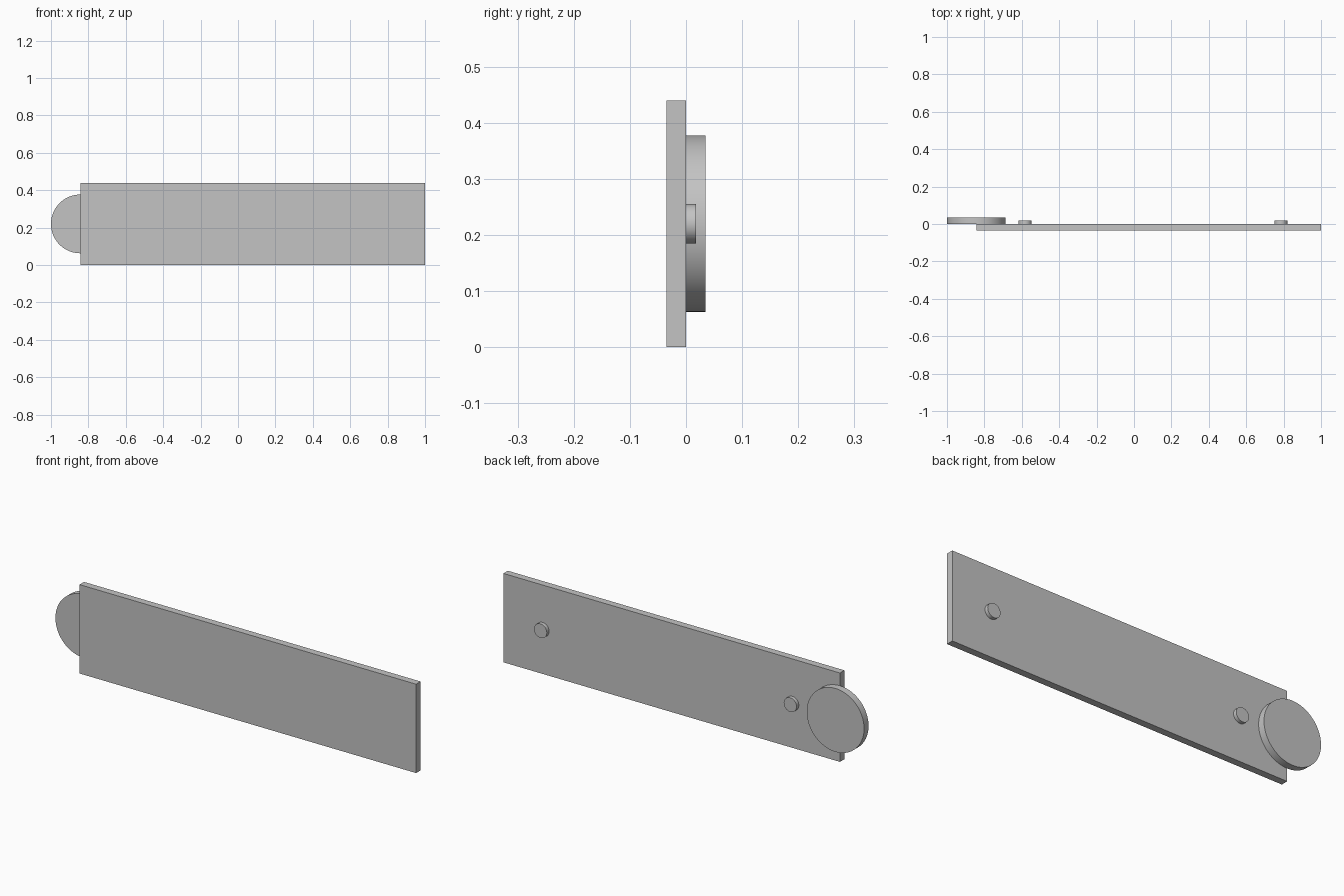
import bpy
from math import radians

default = bpy.data.objects.get("Cube")
if default:
    bpy.data.objects.remove(default, do_unlink=True)

GREY = (0.55, 0.55, 0.55, 1)
grey = bpy.data.materials.new("plain grey")
grey.use_nodes = True
grey.diffuse_color = GREY
grey.node_tree.nodes["Principled BSDF"].inputs["Base Color"].default_value = GREY

HEIGHT = 0.44
THICK = 0.035
LEFT, RIGHT = -0.843, 1.0


def finish(name):
    obj = bpy.context.object
    obj.name = name
    obj.data.materials.append(grey)
    return obj


def back_disc(name, x, radius, depth):
    """Round part standing on the back face of the board."""
    bpy.ops.mesh.primitive_cylinder_add(
        vertices=96, radius=radius, depth=depth,
        location=(x, depth / 2, HEIGHT / 2), rotation=(radians(90), 0, 0))
    finish(name)
    bpy.ops.object.shade_smooth_by_angle(angle=radians(30))


# Long flat board
bpy.ops.mesh.primitive_cube_add(
    size=1, location=((LEFT + RIGHT) / 2, -THICK / 2, HEIGHT / 2))
board = finish("board")
board.scale = (RIGHT - LEFT, THICK, HEIGHT)
bpy.ops.object.transform_apply(location=False, rotation=False, scale=True)

# Large disc overhanging the end, and two small pegs
back_disc("end_disc", LEFT, 0.157, THICK)
back_disc("right_peg", -0.583, 0.035, 0.018)
back_disc("left_peg", 0.785, 0.035, 0.018)
